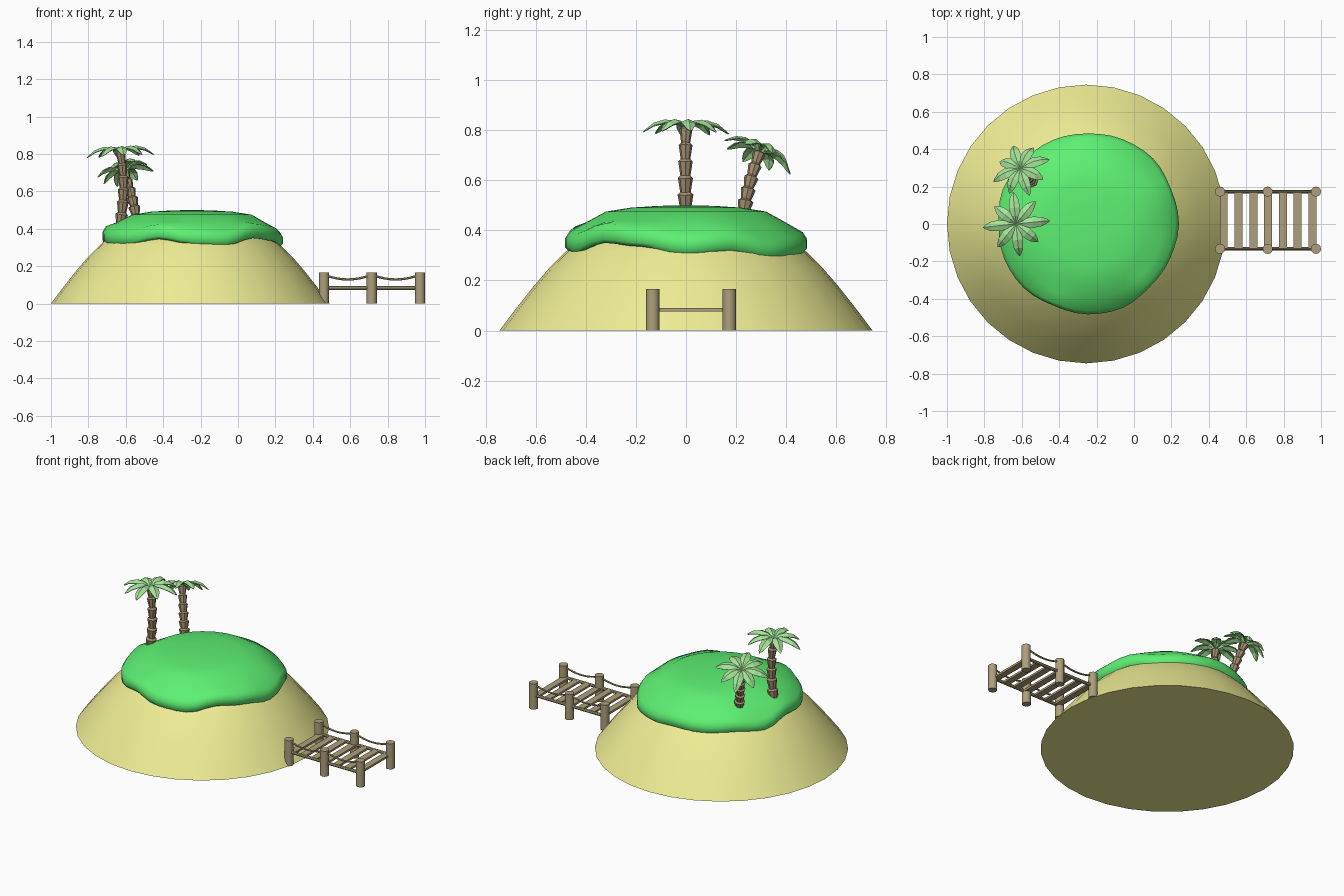
import bpy, bmesh, math
from mathutils import Vector, Matrix

if "Cube" in bpy.data.objects:
    bpy.data.objects.remove(bpy.data.objects["Cube"])

CX = -0.255  # island centre


def material(name, rgb):
    m = bpy.data.materials.new(name)
    m.diffuse_color = (*rgb, 1)
    m.use_nodes = True
    m.node_tree.nodes["Principled BSDF"].inputs["Base Color"].default_value = m.diffuse_color
    return m


SAND = material("sand", (0.86, 0.85, 0.30))
GRASS = material("grass", (0.11, 0.87, 0.17))
WOOD = material("wood", (0.42, 0.35, 0.20))
BARK = material("bark", (0.36, 0.27, 0.16))
LEAF = material("leaf", (0.38, 0.78, 0.32))


def finish(name, bm, mat, angle=None):
    bmesh.ops.recalc_face_normals(bm, faces=bm.faces)
    me = bpy.data.meshes.new(name)
    bm.to_mesh(me)
    bm.free()
    ob = bpy.data.objects.new(name, me)
    bpy.context.collection.objects.link(ob)
    me.materials.append(mat)
    if angle:
        bpy.ops.object.select_all(action='DESELECT')
        ob.select_set(True)
        bpy.context.view_layer.objects.active = ob
        bpy.ops.object.shade_smooth_by_angle(angle=math.radians(angle))
    return ob


def skin(rings, name, mat, angle=None):
    """Bridge a list of closed rings and cap both ends."""
    bm = bmesh.new()
    vs = [[bm.verts.new(p) for p in r] for r in rings]
    n = len(rings[0])
    for a, b in zip(vs, vs[1:]):
        for i in range(n):
            j = (i + 1) % n
            bm.faces.new((a[i], a[j], b[j], b[i]))
    bm.faces.new(vs[0])
    bm.faces.new(vs[-1])
    return finish(name, bm, mat, angle)


def ring(center, axis, r, n):
    q = Vector((0, 0, 1)).rotation_difference(Vector(axis))
    return [Vector(center) + q @ Vector((r * math.cos(math.tau * i / n), r * math.sin(math.tau * i / n), 0))
            for i in range(n)]


def tube(name, pts, r, mat, n=10):
    pts = [Vector(p) for p in pts]
    rings = []
    for i, p in enumerate(pts):
        d = pts[min(i + 1, len(pts) - 1)] - pts[max(i - 1, 0)]
        rings.append(ring(p, d, r, n))
    return skin(rings, name, mat, 40)


# Sand mound
SLOPE = [(0.745, 0), (0.685, 0.08), (0.61, 0.175), (0.55, 0.245), (0.48, 0.315), (0.43, 0.36), (0.3, 0.40)]
skin([ring((CX, 0, z), (0, 0, 1), r, 32) for r, z in SLOPE], "sand_mound", SAND, 40)


def sand_radius(z):
    for (r0, z0), (r1, z1) in zip(SLOPE, SLOPE[1:]):
        if z <= z1:
            return r0 + (r1 - r0) * (z - z0) / (z1 - z0)


# Grass cap with wavy hanging edge
EDGE = [.305, .32, .285, .297, .315, .308, .315, .295, .335, .315, .315, .345, .318, .31, .35, .335]
N = 48


def edge_z(i):
    t = i * len(EDGE) / N
    k, f = int(t), t - int(t)
    f = f * f * (3 - 2 * f)
    return EDGE[k % 16] * (1 - f) + EDGE[(k + 1) % 16] * f


def grass_ring(fn):
    out = []
    for i in range(N):
        z = edge_z(i)
        r0 = 0.478 + (0.315 - z) * 0.35
        r, h = fn(r0, z)
        a = math.tau * i / N
        out.append((CX + 0.008 + r * math.cos(a), r * math.sin(a), h))
    return out


skin([grass_ring(f) for f in (
    lambda r, z: (sand_radius(z) - 0.06, z + 0.015),
    lambda r, z: (r - 0.008, z),
    lambda r, z: (r + 0.006, z + 0.015),
    lambda r, z: (r + 0.006, z + 0.05),
    lambda r, z: (r - 0.012, z + 0.078),
    lambda r, z: (0.40, 0.43 + (z - 0.31) * 0.2),
    lambda r, z: (0.32, 0.475),
    lambda r, z: (0.22, 0.491),
    lambda r, z: (0.11, 0.498),
    lambda r, z: (0.02, 0.50))], "grass_cap", GRASS, 60)


# Palm trees
def palm(name, pts, axis, length, spin):
    # trunk of flared segments along a bent path
    a, b, c = (Vector(p) for p in pts)
    curve = lambda t: a * (1 - t) ** 2 + b * 2 * t * (1 - t) + c * t * t
    segs, rings = 6, []
    for s in range(segs):
        p, q = curve(s / segs), curve((s + 1) / segs)
        size = 1 - 0.25 * s / segs
        rings += [ring(p, q - p, 0.023 * size, 8),
                  ring(p.lerp(q, 0.85), q - p, 0.033 * size, 8)]
    rings.append(ring(c, c - b, 0.012, 8))
    skin(rings, name + "_trunk", BARK)

    # crown of folded, arching leaves
    bm = bmesh.new()
    q = Vector((0, 0, 1)).rotation_difference(Vector(axis)).to_matrix().to_4x4()
    shape = [(0, .006, 0), (.25, .022, .022), (.5, .030, .026), (.75, .025, .012), (.92, .012, -.012), (1, .001, -.025)]
    for k in range(8):
        L = length * (1, .88, .96, .84)[k % 4]
        m = Matrix.Translation(c) @ q @ Matrix.Rotation(spin + math.tau * k / 8, 4, 'Z')
        rows = [[bm.verts.new(m @ Vector((t * L, s * w, h - abs(s) * w * 0.45)))
                 for s in (-1, 0, 1)] for t, w, h in shape]
        for u, v in zip(rows, rows[1:]):
            for j in (0, 1):
                bm.faces.new((u[j], v[j], v[j + 1], u[j + 1]))
    ob = finish(name + "_leaves", bm, LEAF)
    mod = ob.modifiers.new("thickness", 'SOLIDIFY')
    mod.thickness = 0.004


palm("tall_palm", [(-0.63, 0, 0.42), (-0.595, -0.005, 0.62), (-0.63, 0.0, 0.815)], (-0.05, 0.02, 1), 0.18, 0.1)
palm("short_palm", [(-0.54, 0.225, 0.43), (-0.56, 0.24, 0.57), (-0.608, 0.295, 0.715)], (-0.25, 0.38, 0.9), 0.162, 0.35)

# Pier: posts, side rails, sagging ropes, planks
XS = (0.46, 0.715, 0.973)
for side, y in (("front", -0.133), ("back", 0.173)):
    for i, x in enumerate(XS):
        tube(f"{side}_post_{i + 1}", [(x, y, 0), (x, y, 0.165)], 0.027, WOOD, 12)
    tube(f"{side}_rail", [(XS[0], y, 0.083), (XS[2], y, 0.083)], 0.010, WOOD, 8)
    for i in (0, 1):
        x0, x1 = XS[i], XS[i + 1]
        path = [(x0 + (x1 - x0) * t / 8, y, 0.155 - 0.026 * (1 - (t / 4 - 1) ** 2)) for t in range(9)]
        tube(f"{side}_rope_{i + 1}", path, 0.006, WOOD, 6)
for i in range(7):
    bm = bmesh.new()
    bmesh.ops.create_cube(bm, size=1, matrix=Matrix.Translation((0.48 + 0.079 * i, 0.02, 0.083))
                          @ Matrix.Diagonal((0.042, 0.31, 0.013, 1)))
    finish(f"plank_{i + 1}", bm, WOOD)
